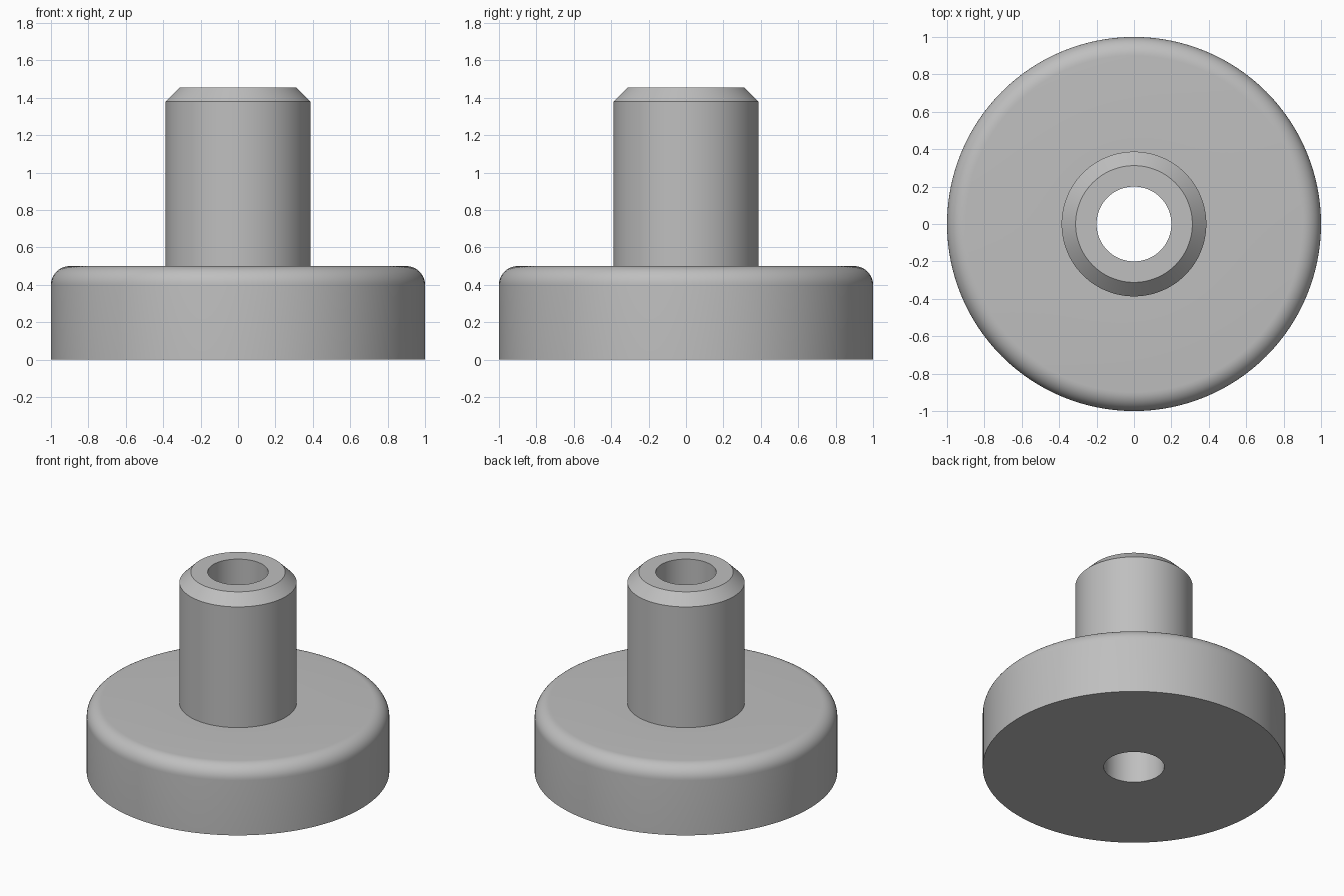
import bpy, bmesh
from math import sin, cos, pi, radians

cube = bpy.data.objects.get("Cube")
if cube:
    bpy.data.objects.remove(cube, do_unlink=True)

SEGMENTS = 128
BORE, STEM, RIM, FILLET = 0.2, 0.387, 1.0, 0.1
BASE_TOP, TOP, CHAMFER = 0.5, 1.455, 0.075

# Plain grey material
grey = bpy.data.materials.new("plain_grey")
grey.use_nodes = True
colour = (0.52, 0.52, 0.52, 1)
grey.diffuse_color = colour
grey.node_tree.nodes["Principled BSDF"].inputs["Base Color"].default_value = colour

# Closed half-section: base disc, rounded rim, chamfered stem, through bore
profile = [(BORE, 0), (RIM, 0)]
for i in range(11):
    a = i / 10 * pi / 2
    profile.append((RIM - FILLET + FILLET * cos(a), BASE_TOP - FILLET + FILLET * sin(a)))
profile += [(STEM, BASE_TOP), (STEM, TOP - CHAMFER), (STEM - CHAMFER, TOP), (BORE, TOP)]

# Revolve the section into quads
bm = bmesh.new()
rings = []
for s in range(SEGMENTS):
    t = 2 * pi * s / SEGMENTS
    rings.append([bm.verts.new((r * cos(t), r * sin(t), z)) for r, z in profile])
for s in range(SEGMENTS):
    here, after = rings[s], rings[(s + 1) % SEGMENTS]
    for i in range(len(profile)):
        j = (i + 1) % len(profile)
        bm.faces.new((here[i], after[i], after[j], here[j]))
bmesh.ops.recalc_face_normals(bm, faces=bm.faces)

mesh = bpy.data.meshes.new("flanged_bushing")
bm.to_mesh(mesh)
bm.free()
mesh.materials.append(grey)
bushing = bpy.data.objects.new("flanged_bushing", mesh)
bpy.context.collection.objects.link(bushing)

# Smooth curves, sharp edges at the corners
bpy.ops.object.select_all(action="DESELECT")
bushing.select_set(True)
bpy.context.view_layer.objects.active = bushing
bpy.ops.object.shade_smooth_by_angle(angle=radians(30))
